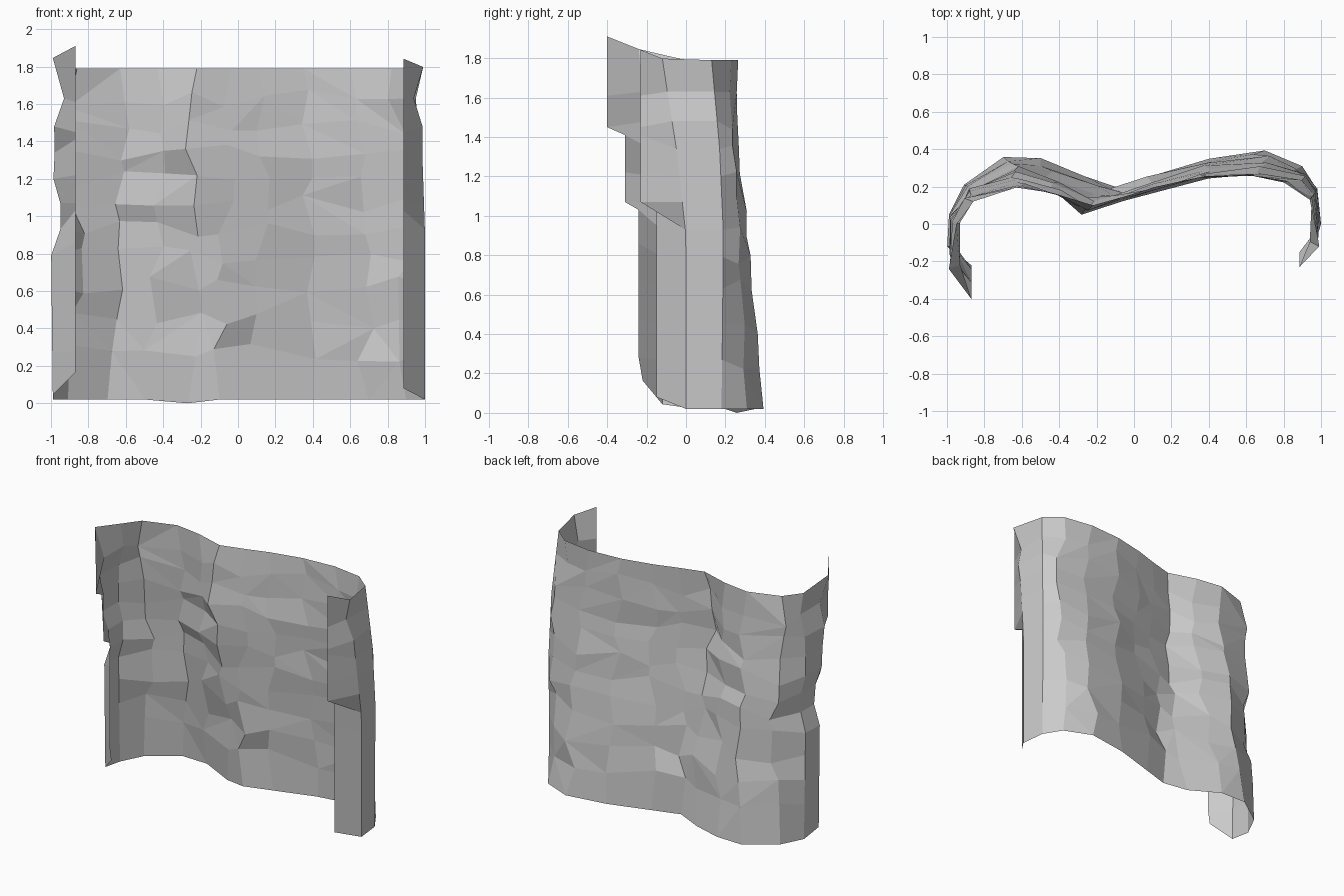
import bpy, bmesh, random

if "Cube" in bpy.data.objects:
    bpy.data.objects.remove(bpy.data.objects["Cube"])

random.seed(11)

# Plan-view outlines (x, y) of the rock sheet at four heights, left flap to right flap
OUTLINES = [
    (0.00, [(-.87, -.22), (-.99, -.12), (-.99, .05), (-.91, .21), (-.70, .36), (-.50, .355), (-.27, .26), (-.10, .20),
            (.10, .26), (.40, .35), (.70, .395), (.90, .31), (.98, .18), (1, 0), (.885, -.14)]),
    (0.90, [(-.87, -.25), (-1, -.12), (-.99, .03), (-.86, .20), (-.60, .28), (-.40, .215), (-.22, .13), (-.06, .145),
            (.14, .205), (.40, .29), (.66, .32), (.88, .27), (.98, .19), (1, 0), (.885, -.16)]),
    (1.35, [(-.87, -.31), (-.98, -.18), (-.98, .02), (-.86, .15), (-.62, .215), (-.42, .16), (-.28, .055), (-.06, .12),
            (.14, .18), (.38, .25), (.64, .265), (.86, .24), (.97, .17), (.985, -.05), (.885, -.23)]),
    (1.79, [(-.87, -.40), (-.99, -.24), (-.95, 0), (-.86, .12), (-.63, .195), (-.43, .165), (-.22, .10), (-.04, .15),
            (.12, .20), (.35, .25), (.60, .265), (.82, .23), (.94, .13), (.99, -.12), (.885, -.24)]),
]
FLAP_ROWS = [.02, .28, .47, .68, .86, 1.03, 1.07, 1.22, 1.41, 1.45, 1.61, 1.79]
WALL_ROWS = [.02, .27, .45, .63, .79, .93, 1.07, 1.20, 1.34, 1.48, 1.63, 1.79]
COLS = 15


def outline_at(z, c):
    """Blend neighbouring outlines."""
    for (z0, a), (z1, b) in zip(OUTLINES, OUTLINES[1:]):
        if z <= z1:
            t = max(0, (z - z0) / (z1 - z0))
            return [p + (q - p) * t for p, q in zip(a[c], b[c])]


def grid_point(r, c):
    edge = c in (0, COLS - 1)
    top, bottom = r == len(WALL_ROWS) - 1, r == 0
    z = (FLAP_ROWS if edge else WALL_ROWS)[r]
    x, y = outline_at(z, c)
    # stepped free edges of the side flaps
    if c == 0:
        y = -.22 if bottom else -.40 if z > 1.42 else -.31 if z > 1.05 else -.24
    if c == COLS - 1:
        y = -.23 if z > 1.05 else -.15
    # flaps rise at the top and lift at the bottom
    if top:
        z += .4 * max(0, -.1 - y)
    elif bottom:
        z = 0 if c == 6 else z + 1.2 * max(0, -.1 - y)
    # rough facets on the face of the wall
    elif 2 < c < COLS - 3:
        x += random.uniform(-.05, .05)
        y += random.uniform(-.012, .010)
        z += random.uniform(-.05, .05)
    # sides pinch in near the top and middle
    elif c in (1, 2) and r in (5, 6):
        x = -.95
    elif c in (1, 2) and r == 10:
        x = -.93
    elif c == 13 and r == 10:
        x = .94
    return x, y, z


# Rock wall sheet, quads split along alternating diagonals for a chipped look
bm = bmesh.new()
grid = [[bm.verts.new(grid_point(r, c)) for c in range(COLS)] for r in range(len(WALL_ROWS))]
for r in range(len(WALL_ROWS) - 1):
    for c in range(COLS - 1):
        q = [grid[r][c], grid[r][c + 1], grid[r + 1][c + 1], grid[r + 1][c]]
        if 2 < c < COLS - 4 and random.random() < .4:
            k = random.randint(0, 1)
            q = q[k:] + q[:k]
            bm.faces.new(q[:3])
            bm.faces.new((q[0], q[2], q[3]))
        else:
            bm.faces.new(q)
mesh = bpy.data.meshes.new("rock_wall")
bm.to_mesh(mesh)
bm.free()
wall = bpy.data.objects.new("rock_wall", mesh)
bpy.context.collection.objects.link(wall)
